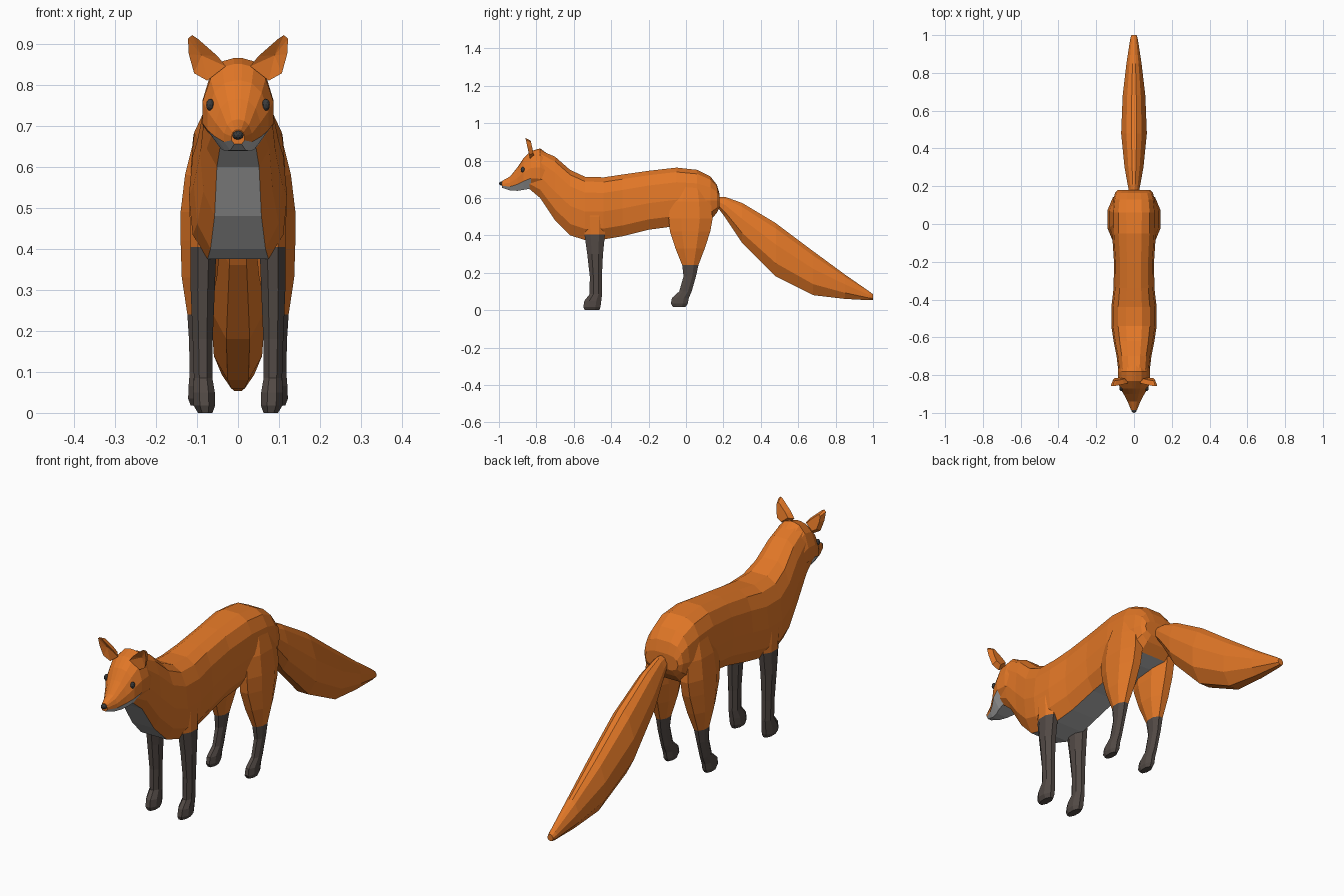
import bpy
import bmesh
import math
from mathutils import Vector

cube = bpy.data.objects.get("Cube")
if cube:
    bpy.data.objects.remove(cube, do_unlink=True)


def material(name, rgb):
    mat = bpy.data.materials.new(name)
    mat.use_nodes = True
    colour = (*rgb, 1)
    mat.diffuse_color = colour
    mat.node_tree.nodes["Principled BSDF"].inputs["Base Color"].default_value = colour
    return mat


orange = material("orange fur", (0.76, 0.185, 0.02))
grey = material("pale grey fur", (0.45, 0.45, 0.45))
dark = material("dark brown fur", (0.085, 0.068, 0.06))
black = material("soft black", (0.045, 0.045, 0.045))


def finish(name, bm, mats, rule=None):
    """Turn a bmesh into a flat shaded object, colouring faces by a rule."""
    bmesh.ops.recalc_face_normals(bm, faces=bm.faces)
    bm.normal_update()
    if rule:
        for face in bm.faces:
            face.material_index = int(rule(face))
    mesh = bpy.data.meshes.new(name)
    bm.to_mesh(mesh)
    bm.free()
    for mat in mats:
        mesh.materials.append(mat)
    obj = bpy.data.objects.new(name, mesh)
    bpy.context.scene.collection.objects.link(obj)


def loft(rings):
    """Skin a list of equal rings and cap both ends."""
    bm = bmesh.new()
    loops = [[bm.verts.new(p) for p in ring] for ring in rings]
    count = len(loops[0])
    for a, b in zip(loops, loops[1:]):
        for i in range(count):
            j = (i + 1) % count
            bm.faces.new((a[i], a[j], b[j], b[i]))
    bm.faces.new(loops[0])
    bm.faces.new(loops[-1])
    return bm


def cross_rings(half_section, stations):
    """Upright rings along y; each station is y, half width, bottom, top."""
    section = half_section + [(-x, z) for x, z in reversed(half_section)]
    rings = []
    for y, width, low, high in stations:
        mid, half = (low + high) / 2, (high - low) / 2
        rings.append([Vector((x * width, y, mid + z * half)) for x, z in section])
    return rings


def leg_rings(side, stations, count=8):
    """Level rings down a leg; each station is z, x, x radius, y, y radius."""
    rings = []
    for z, x, rx, y, ry in stations:
        ring = []
        for i in range(count):
            angle = math.tau * (i + 0.5) / count
            ring.append(Vector((side * (x + rx * 1.06 * math.cos(angle)),
                                y + ry * 1.06 * math.sin(angle), z)))
        rings.append(ring)
    return rings


def blob(name, centre, size, mat):
    bm = bmesh.new()
    bmesh.ops.create_icosphere(bm, subdivisions=2, radius=1)
    for v in bm.verts:
        v.co = Vector(c + s * k for c, s, k in zip(centre, size, v.co))
    finish(name, bm, [mat])


# Body and neck, with a pale strip along the throat, chest and belly
body_section = [(0.62, -1), (0.92, -0.65), (1, -0.1), (0.92, 0.5), (0.7, 0.85), (0.35, 1)]
body = loft(cross_rings(body_section, [
    (-0.84, 0.07, 0.65, 0.80),
    (-0.78, 0.083, 0.60, 0.855),
    (-0.70, 0.092, 0.48, 0.82),
    (-0.62, 0.108, 0.40, 0.75),
    (-0.54, 0.12, 0.375, 0.713),
    (-0.44, 0.12, 0.378, 0.71),
    (-0.34, 0.108, 0.395, 0.725),
    (-0.20, 0.106, 0.43, 0.745),
    (-0.05, 0.116, 0.45, 0.762),
    (0.06, 0.118, 0.46, 0.75),
    (0.13, 0.11, 0.48, 0.715),
    (0.165, 0.1, 0.52, 0.67),
    (0.18, 0.085, 0.55, 0.62),
]))


def is_belly(face):
    c = face.calc_center_median()
    return abs(c.x) < 0.01 and face.normal.z < -0.2 and c.y < 0.1


finish("body", body, [orange, grey], is_belly)

# Head with pale jaw and cheeks
head_section = [(0.55, -1), (1, -0.45), (1, 0.1), (0.78, 0.65), (0.45, 0.93), (0.12, 1)]
head = loft(cross_rings(head_section, [
    (-0.985, 0.016, 0.655, 0.69),
    (-0.94, 0.034, 0.64, 0.715),
    (-0.90, 0.055, 0.638, 0.765),
    (-0.87, 0.074, 0.643, 0.81),
    (-0.83, 0.086, 0.65, 0.85),
    (-0.78, 0.086, 0.64, 0.865),
    (-0.72, 0.075, 0.62, 0.82),
]))


def is_jaw(face):
    c = face.calc_center_median()
    return face.normal.z < -0.25 and c.y < -0.82


finish("head", head, [orange, grey], is_jaw)
blob("nose", (0, -0.986, 0.677), (0.014, 0.014, 0.011), black)

# Tail
tail_section = [(0.42, -1), (0.98, -0.5), (1, 0.2), (0.6, 0.8), (0.2, 1)]
finish("tail", loft(cross_rings(tail_section, [
    (0.165, 0.025, 0.555, 0.605),
    (0.21, 0.034, 0.495, 0.605),
    (0.30, 0.05, 0.36, 0.573),
    (0.48, 0.068, 0.18, 0.465),
    (0.68, 0.06, 0.08, 0.315),
    (0.85, 0.04, 0.06, 0.19),
    (0.98, 0.02, 0.053, 0.1),
    (1.0, 0.014, 0.055, 0.085),
])), [orange])

# Paired parts
ear_outline = [(0.03, 0.845), (0.05, 0.87), (0.098, 0.912), (0.112, 0.921),
               (0.122, 0.912), (0.12, 0.875), (0.107, 0.828), (0.075, 0.81)]


def build_ear(name, side):
    """A cupped leaf: the rim is fanned to a hollow and tapers to a smaller back."""
    bm = bmesh.new()
    rim = [Vector((side * x, -0.832 - 0.22 * (z - 0.8), z)) for x, z in ear_outline]
    centre = sum(rim, Vector()) / len(rim)
    back = [centre.lerp(p, 0.7) + Vector((0, 0.025, 0)) for p in rim]
    front_loop = [bm.verts.new(p) for p in rim]
    back_loop = [bm.verts.new(p) for p in back]
    hollow = bm.verts.new(centre + Vector((0, 0.012, 0)))
    for i, a in enumerate(front_loop):
        b = front_loop[i - 1]
        bm.faces.new((a, b, hollow))
        bm.faces.new((b, a, back_loop[i], back_loop[i - 1]))
    bm.faces.new(back_loop)
    finish(name, bm, [orange])


for label, side in (("left", 1), ("right", -1)):
    build_ear(label + "_ear", side)
    blob(label + "_eye", (side * 0.068, -0.873, 0.751), (0.01, 0.011, 0.015), black)

    # Shoulder is orange, the rest of the leg is dark
    finish(label + "_front_leg", loft(leg_rings(side, [
        (0.60, 0.078, 0.03, -0.49, 0.05),
        (0.50, 0.086, 0.033, -0.49, 0.06),
        (0.405, 0.084, 0.032, -0.488, 0.056),
        (0.30, 0.086, 0.03, -0.486, 0.043),
        (0.18, 0.086, 0.025, -0.482, 0.033),
        (0.085, 0.085, 0.023, -0.482, 0.034),
        (0.05, 0.083, 0.027, -0.498, 0.046),
        (0.018, 0.082, 0.027, -0.503, 0.047),
        (0, 0.08, 0.018, -0.503, 0.04),
    ])), [orange, dark], lambda face: face.calc_center_median().z < 0.4)

    # Thigh is orange, shin and paw are dark
    finish(label + "_hind_leg", loft(leg_rings(side, [
        (0.68, 0.07, 0.035, 0.03, 0.07),
        (0.58, 0.086, 0.044, 0.025, 0.11),
        (0.49, 0.091, 0.05, 0.025, 0.12),
        (0.42, 0.091, 0.05, 0.022, 0.11),
        (0.33, 0.094, 0.044, 0.022, 0.08),
        (0.24, 0.098, 0.026, 0.023, 0.044),
        (0.18, 0.1, 0.02, 0.02, 0.034),
        (0.10, 0.1, 0.018, -0.003, 0.034),
        (0.065, 0.1, 0.021, -0.03, 0.046),
        (0.035, 0.1, 0.022, -0.036, 0.046),
        (0.018, 0.1, 0.016, -0.036, 0.035),
    ])), [orange, dark], lambda face: face.calc_center_median().z < 0.24)
